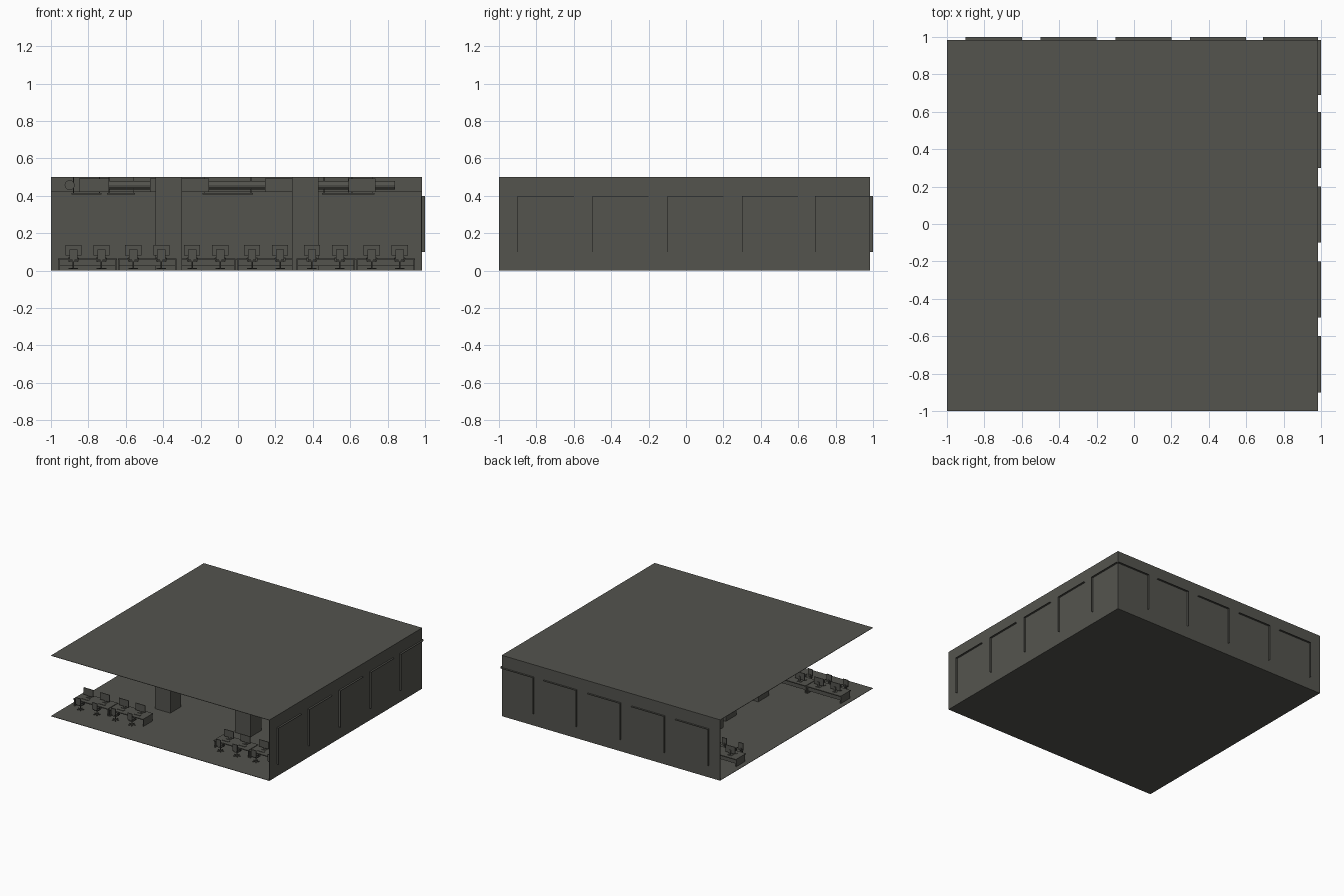
import bpy, math

if "Cube" in bpy.data.objects:
    bpy.data.objects.remove(bpy.data.objects["Cube"])

mat = bpy.data.materials.new("dark warm grey")
mat.diffuse_color = (0.088, 0.088, 0.076, 1)
mat.use_nodes = True
mat.node_tree.nodes["Principled BSDF"].inputs["Base Color"].default_value = mat.diffuse_color


def mesh_object(name, verts, faces):
    me = bpy.data.meshes.new(name)
    me.from_pydata(verts, [], faces)
    me.update()
    me.materials.append(mat)
    ob = bpy.data.objects.new(name, me)
    bpy.context.collection.objects.link(ob)
    return ob


def box(name, x0, x1, y0, y1, z0, z1):
    v = [(x, y, z) for z in (z0, z1) for y in (y0, y1) for x in (x0, x1)]
    f = [(0, 2, 3, 1), (4, 5, 7, 6), (0, 1, 5, 4), (2, 6, 7, 3), (0, 4, 6, 2), (1, 3, 7, 5)]
    return mesh_object(name, v, f)


def tube(name, a, b, r, axis, c1, c2, n=12):
    """Closed prism from a to b along an axis; c1, c2 are the other two centres."""
    v = []
    for t in (a, b):
        for i in range(n):
            w = 2 * math.pi * i / n
            p, q = c1 + r * math.cos(w), c2 + r * math.sin(w)
            v.append({'x': (t, p, q), 'y': (q, t, p), 'z': (p, q, t)}[axis])
    f = [(i, (i + 1) % n, n + (i + 1) % n, n + i) for i in range(n)]
    f += [tuple(reversed(range(n))), tuple(range(n, 2 * n))]
    return mesh_object(name, v, f)


E = 0.985      # outer face of the two walls
T = 0.003      # sheet thickness

# Room shell: open at the front and left
box("floor", -1, E, -1, E, 0, T)
box("ceiling", -1, E, -1, E, 0.5 - T, 0.5)
box("back_wall", -1, E, E - T, E, T, 0.5 - T)
box("right_wall", E - T, E, -1, E - T, T, 0.5 - T)

# Windows: inner panel plus an outer hood with a top and one side
for i in range(5):
    a = -0.9 + 0.4 * i
    if i == 4:
        a = 0.69
    b = min(a + 0.3, E)
    box("back_window_panel", a, b - 0.008, E - 0.007, E - T, 0.1, 0.4)
    box("back_window_hood_top", a, b, E, 1, 0.397, 0.4)
    box("back_window_hood_side", a, a + T, E, 1, 0.1, 0.397)
    box("right_window_panel", E - 0.007, E - T, a, b - 0.008, 0.1, 0.4)
    box("right_window_hood_top", E, 1, a, b, 0.397, 0.4)
    box("right_window_hood_side", E, 1, a, a + T, 0.1, 0.397)

# Soffit along the back wall
box("soffit", -1, E - T, 0.94, E - T, 0.42, 0.5 - T)

# Columns
for x in (-0.37, 0.36):
    for y in (-0.38, 0.04, 0.46):
        box("column", x - 0.07, x + 0.07, y - 0.07, y + 0.07, T, 0.5 - T)


def chair(x, y):
    box("chair_seat", x - 0.022, x + 0.022, y - 0.02, y + 0.028, 0.046, 0.054)
    box("chair_back", x - 0.022, x + 0.022, y - 0.03, y - 0.023, 0.056, 0.112)
    box("chair_back_bracket", x - 0.006, x + 0.006, y - 0.026, y - 0.018, 0.046, 0.07)
    for s in (-1, 1):
        box("chair_arm", x + s * 0.025 - 0.003, x + s * 0.025 + 0.003, y - 0.02, y + 0.018, 0.066, 0.071)
        box("chair_arm_post", x + s * 0.025 - 0.003, x + s * 0.025 + 0.003, y - 0.004, y + 0.004, 0.048, 0.066)
    tube("chair_post", 0.012, 0.046, 0.004, 'z', x, y, 8)
    for k in range(5):
        leg = box("chair_foot", 0, 0.026, -0.003, 0.003, 0.008, 0.013)
        leg.location = (x, y, 0)
        leg.rotation_euler.z = math.pi / 2 + k * 2 * math.pi / 5


def monitor(x, y):
    box("monitor_screen", x - 0.043, x + 0.043, y, y + 0.006, 0.08, 0.137)
    box("monitor_stand", x - 0.007, x + 0.007, y + 0.006, y + 0.012, 0.066, 0.105)
    box("monitor_foot", x - 0.018, x + 0.018, y - 0.008, y + 0.02, 0.065, 0.068)
    box("keyboard", x - 0.03, x + 0.03, y - 0.045, y - 0.025, 0.065, 0.068)


# Desk clusters: two double desks side by side, four seats
def cluster(cx, cy):
    for s in (-1, 1):
        x = cx + s * 0.16
        box("desk_top", x - 0.157, x + 0.157, cy - 0.065, cy + 0.065, 0.058, 0.065)
        for e in (-1, 1):
            px = x + e * 0.152
            box("desk_end_panel", px - 0.004, px + 0.004, cy - 0.055, cy + 0.06, T, 0.058)
        box("desk_back_panel", x - 0.148, x + 0.148, cy + 0.05, cy + 0.055, 0.025, 0.058)
        for e in (-1, 1):
            monitor(x + e * 0.075, cy + 0.015)
            chair(x + e * 0.075, cy - 0.09)


for cx, cy in ((-0.645, -0.7), (0.63, -0.7), (-0.645, 0.66), (0.63, 0.66), (-0.01, -0.02)):
    cluster(cx, cy)

# Ceiling ventilation: boxes joined by round ducts, with thin grilles below
DY = 0.23
for a, b in ((-0.69, -0.47), (-0.155, 0.145), (0.43, 0.59), (0.73, 0.84)):
    tube("duct", a, b, 0.022, 'x', DY, 0.457)
for a, b in ((-0.85, -0.69), (-0.47, -0.30), (-0.30, -0.155), (0.145, 0.31), (0.59, 0.735)):
    box("vent_box", a, b, DY - 0.07, DY + 0.07, 0.42, 0.492)
tube("side_duct", 0.0, 0.5, 0.027, 'y', 0.457, -0.9)
for a, b in ((-0.89, -0.73), (-0.70, -0.55), (-0.19, 0.08), (0.45, 0.60), (0.60, 0.73)):
    box("ceiling_grille", a, b, DY - 0.05, DY + 0.05, 0.408, 0.414)
    for x in (a + 0.01, b - 0.01):
        tube("grille_hanger", 0.414, 0.4985, 0.002, 'z', x, DY, 6)
